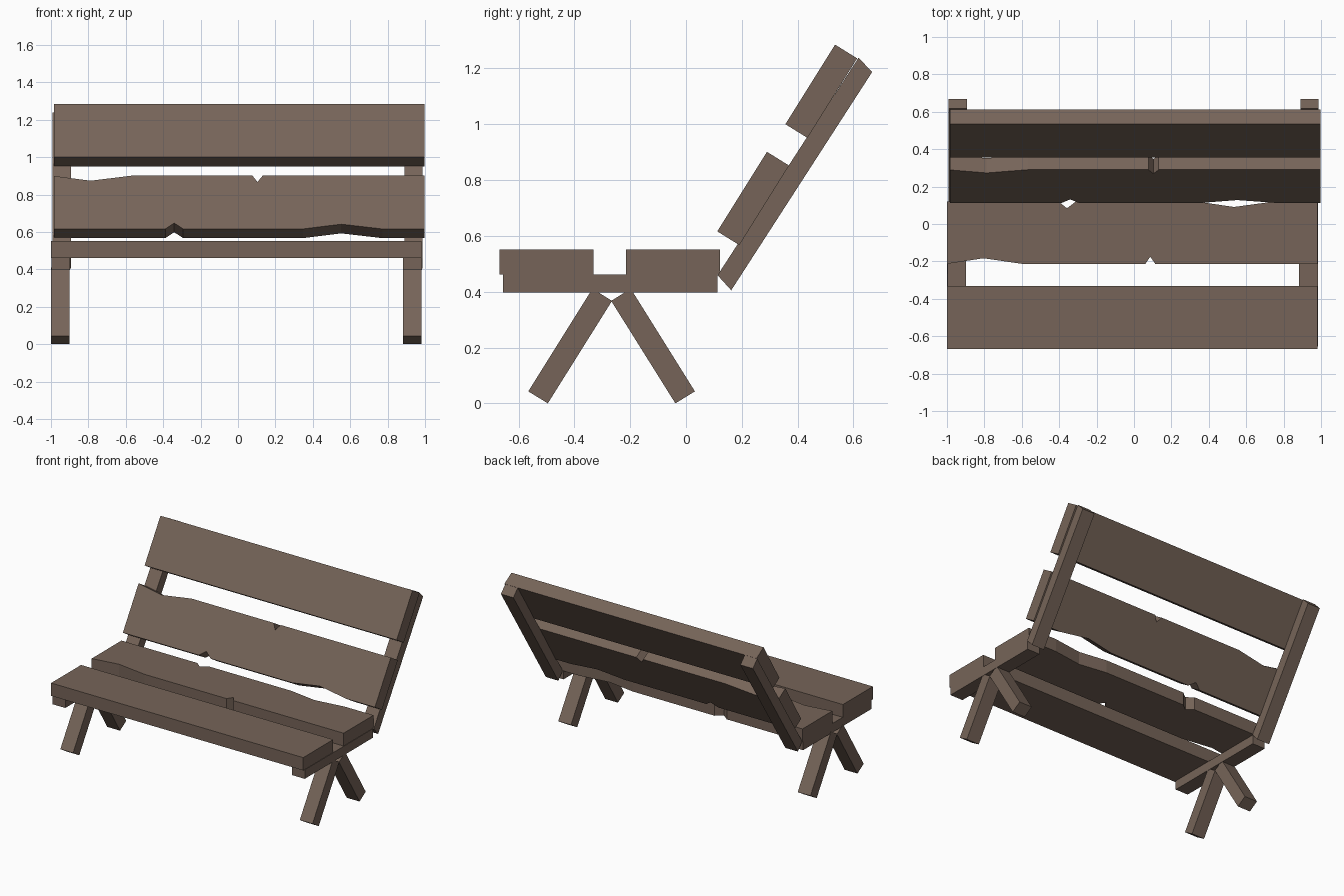
import bpy, bmesh
from mathutils import Vector

if "Cube" in bpy.data.objects:
    bpy.data.objects.remove(bpy.data.objects["Cube"])

wood = bpy.data.materials.new("weathered brown wood")
wood.diffuse_color = (0.18, 0.127, 0.098, 1)
wood.use_nodes = True
wood.node_tree.nodes["Principled BSDF"].inputs["Base Color"].default_value = wood.diffuse_color


def prism(name, outline, depth):
    """Extrude a flat outline of 3D points along the depth vector."""
    bm = bmesh.new()
    face = bm.faces.new([bm.verts.new(p) for p in outline])
    new = bmesh.ops.extrude_face_region(bm, geom=[face])["geom"]
    bmesh.ops.translate(bm, vec=Vector(depth),
                        verts=[g for g in new if isinstance(g, bmesh.types.BMVert)])
    # the extrude can drop the starting face: close the open end if so
    edges = [e for e in bm.edges if e.is_boundary]
    if edges:
        bmesh.ops.holes_fill(bm, edges=edges, sides=0)
    bmesh.ops.recalc_face_normals(bm, faces=bm.faces)
    mesh = bpy.data.meshes.new(name)
    bm.to_mesh(mesh)
    bm.free()
    mesh.materials.append(wood)
    obj = bpy.data.objects.new(name, mesh)
    bpy.context.collection.objects.link(obj)
    return obj


def side_profile(name, x0, x1, yz):
    return prism(name, [(x0, y, z) for y, z in yz], (x1 - x0, 0, 0))


# Plank outlines: x along the plank, v across it
WIDTH = 0.336
plain = [(-1, 0), (0.98, 0), (0.98, WIDTH), (-1, WIDTH)]
chipped = [(-1, 0), (-0.405, 0), (-0.358, 0.037), (-0.31, 0), (0.33, 0),
           (0.535, 0.03), (0.755, 0), (0.98, 0),
           (0.98, WIDTH), (0.115, WIDTH), (0.087, WIDTH - 0.04), (0.06, WIDTH),
           (-0.585, WIDTH), (-0.805, WIDTH - 0.032), (-1, WIDTH - 0.002)]


def plank(name, outline, origin, across, thick, shift=0.0):
    """Place a plank: origin, across and thick are (y, z) pairs."""
    a = Vector(across).normalized()
    pts = [(x + shift, origin[0] + a.x * v, origin[1] + a.y * v) for x, v in outline]
    return prism(name, pts, (0, thick[0], thick[1]))


# Seat planks
plank("seat_plank_front", plain, (-0.332, 0.552), (-1, 0), (0, -0.091))
plank("seat_plank_rear", chipped, (0.121, 0.552), (-1, 0), (0, -0.091))

# Backrest planks, leaning back
lean = (0.53, 0.848)
plank("back_plank_lower", chipped, (0.112, 0.616), lean, (0.079, -0.049), 0.017)
plank("back_plank_upper", plain, (0.356, 1.0), lean, (0.079, -0.049), 0.017)

# Supports at both ends
for side, x0 in (("left", -1.0), ("right", 0.881)):
    x1 = x0 + 0.1
    side_profile(f"seat_rail_{side}", x0 + 0.002, x1 + 0.002,
                 [(-0.655, 0.397), (0.112, 0.397), (0.112, 0.461), (-0.655, 0.461)])
    leg = [(-0.565, 0.046), (-0.495, 0.003), (-0.265, 0.370), (-0.335, 0.414)]
    leg = [(y, z - 0.003) for y, z in leg]
    side_profile(f"front_leg_{side}", x0, x1, leg)
    side_profile(f"rear_leg_{side}", x0, x1, [(-0.533 - y, z) for y, z in leg])
    side_profile(f"back_post_{side}", x0 + 0.008, x1 + 0.006,
                 [(0.113, 0.459), (0.162, 0.405), (0.667, 1.187), (0.618, 1.238)])
